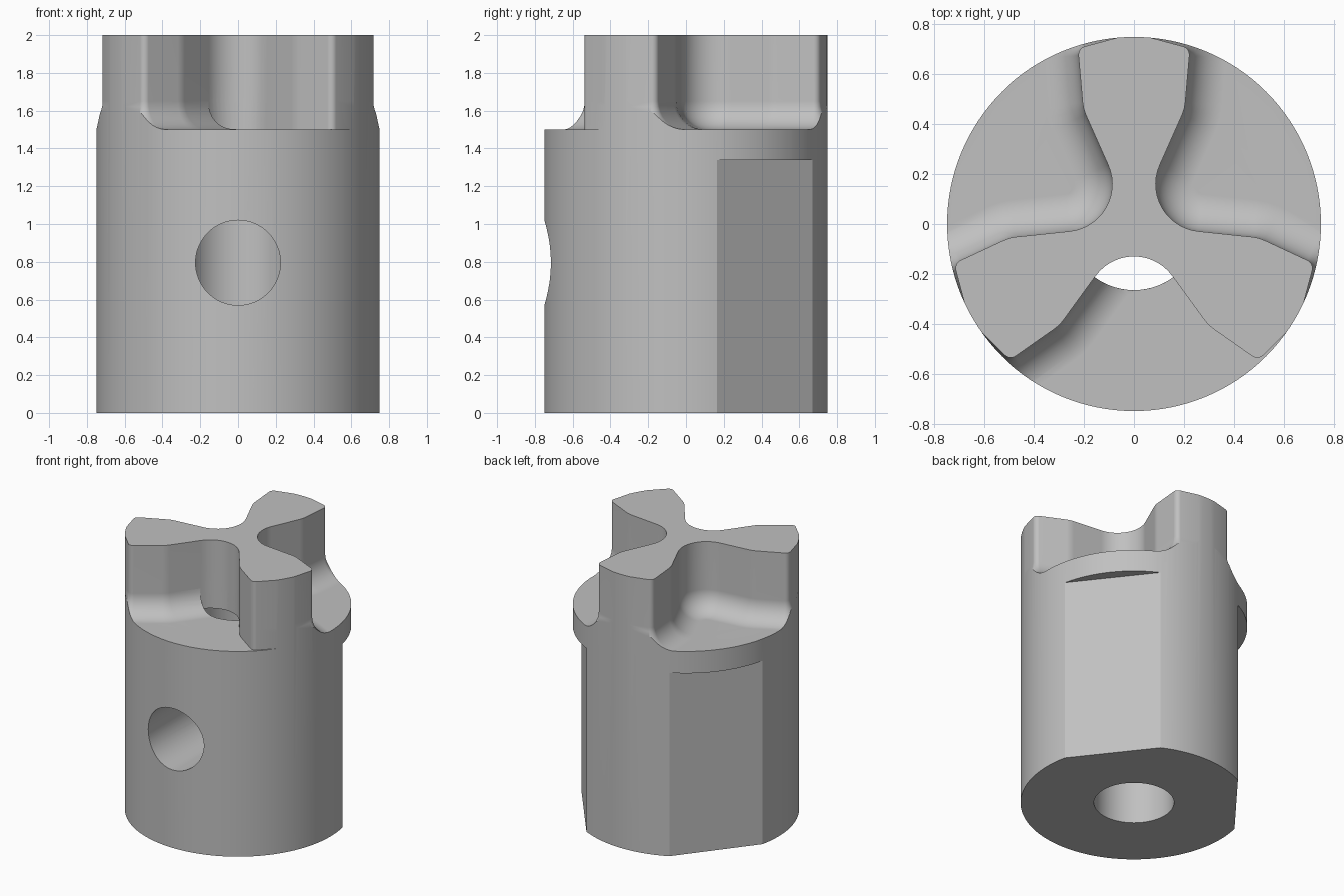
import bpy, bmesh, math
from mathutils import Matrix, Vector

cube = bpy.data.objects.get("Cube")
if cube:
    bpy.data.objects.remove(cube, do_unlink=True)

RADIUS, HEIGHT, FLOOR = 0.75, 2.0, 1.5
BORE, FILLET = 0.265, 0.15

steel = bpy.data.materials.new("grey_steel")
steel.use_nodes = True
colour = (0.53, 0.53, 0.53, 1)
steel.diffuse_color = colour
steel.node_tree.nodes["Principled BSDF"].inputs["Base Color"].default_value = colour


def loft(name, rings, turn=0):
    """Closed solid through a stack of matching rings of 3D points."""
    bm = bmesh.new()
    loops = [[bm.verts.new(p) for p in ring] for ring in rings]
    for a, b in zip(loops, loops[1:]):
        for i in range(len(a)):
            j = (i + 1) % len(a)
            bm.faces.new((a[i], a[j], b[j], b[i]))
    bm.faces.new(loops[0])
    bm.faces.new(loops[-1])
    bmesh.ops.recalc_face_normals(bm, faces=bm.faces)
    bm.transform(Matrix.Rotation(turn, 4, "Z"))
    mesh = bpy.data.meshes.new(name)
    bm.to_mesh(mesh)
    bm.free()
    mesh.materials.append(steel)
    obj = bpy.data.objects.new(name, mesh)
    bpy.context.collection.objects.link(obj)
    return obj


def prism(name, outline, low, high, turn=0):
    return loft(name, [[(x, y, z) for x, y in outline] for z in (low, high)], turn)


def circle(radius, count):
    return [(radius * math.cos(2 * math.pi * i / count),
             radius * math.sin(2 * math.pi * i / count)) for i in range(count)]


def pocket_side():
    """Half of the pocket wall as (point, normal into pocket), from the centre out."""
    pos, heading = Vector((0, -0.13)), 0.0
    side = []

    def mark():
        side.append((pos.copy(), Vector((math.sin(heading), -math.cos(heading)))))

    mark()
    # each step: turn in degrees (left positive) and length or arc radius
    for turn, size in ((-54, 0.19), (0, 0.22), (19, 0.15), (0, 0.19), (80, 0.035), (0, 0.4)):
        steps = max(1, round(abs(turn) / 8))
        delta = math.radians(turn) / steps
        chord = 2 * size * math.sin(abs(delta) / 2) if turn else size
        for _ in range(steps):
            heading += delta / 2
            pos += chord * Vector((math.cos(heading), math.sin(heading)))
            heading += delta / 2
            mark()
    return side


SIDE = pocket_side()


def pocket_ring(inset, z, both):
    right = [p + n * (inset if both else 0) for p, n in SIDE]
    if not both:
        right[0] = SIDE[0][0]
    left = [p + n * inset for p, n in SIDE[1:]]
    ring = [(-p.x, p.y, z) for p in reversed(left)] + [(p.x, p.y, z) for p in right]
    return ring + [(1, -1.2, z), (-1, -1.2, z)]


def pocket(turn, both):
    """Pocket cutter with a rounded foot on both walls or only the -x wall."""
    rings = [pocket_ring(0, HEIGHT + 0.2, both)]
    for i in range(9):
        t = math.pi / 2 * i / 8
        rings.append(pocket_ring(FILLET * (1 - math.cos(t)),
                                 FLOOR + FILLET * (1 - math.sin(t)), both))
    return loft("pocket_cutter", rings, turn)


# Main cylinder
body = prism("coupling_body", circle(RADIUS, 128), 0, HEIGHT)
cutters = []

# Three pockets leaving three jaws
for k in range(3):
    cutters.append(pocket(k * math.tau / 3, both=k > 0))

# Bore opening where it breaks into the front pocket
arc = [(p.x, p.y) for p, n in SIDE[:8]]
lens = [(-x, y) for x, y in reversed(arc[1:])] + arc
for i in range(17):
    a = math.radians(-53.6 - 72.8 * i / 16)
    lens.append((BORE * math.cos(a), BORE * math.sin(a)))
cutters.append(prism("opening_cutter", lens, FLOOR - 0.05, HEIGHT + 0.1))

# Blind bore from below
cutters.append(prism("bore_cutter", circle(BORE, 72), -0.2, FLOOR))

# Round side hole in the front
hole = prism("side_hole_cutter", circle(0.225, 64), 0, 1)
hole.data.transform(Matrix.Translation((0, 0, 0.795)) @ Matrix.Rotation(math.pi / 2, 4, "X"))
cutters.append(hole)

# Two flats on the back
slab = [(0.677, -0.6), (1, -0.6), (1, 0.6), (0.677, 0.6)]
for angle in (38, 142):
    cutters.append(prism("flat_cutter", slab, -0.2, 1.34, math.radians(angle)))

bpy.ops.object.select_all(action="DESELECT")
body.select_set(True)
bpy.context.view_layer.objects.active = body
for cutter in cutters:
    cutter.hide_render = True
    mod = body.modifiers.new("cut", "BOOLEAN")
    mod.operation = "DIFFERENCE"
    mod.solver = "EXACT"
    mod.object = cutter
    bpy.ops.object.modifier_apply(modifier=mod.name)
    bpy.data.objects.remove(cutter, do_unlink=True)

# Smooth walls with crisp machined edges
bpy.ops.object.shade_smooth_by_angle(angle=math.radians(20))
normals = body.modifiers.new("weighted_normals", "WEIGHTED_NORMAL")
normals.keep_sharp = True
